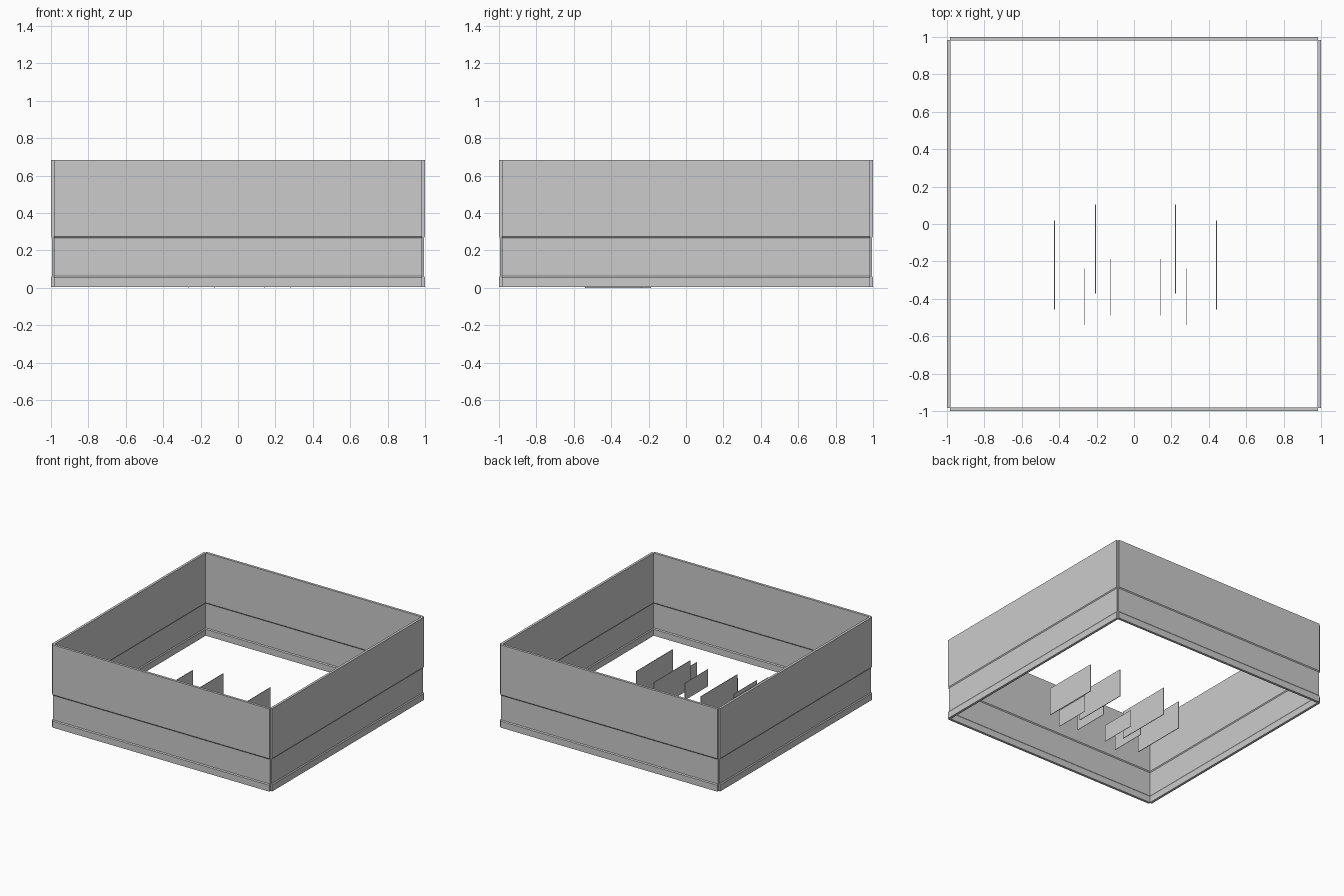
import bpy, bmesh
from math import pi
from mathutils import Matrix

if "Cube" in bpy.data.objects:
    bpy.data.objects.remove(bpy.data.objects["Cube"])


def make_object(name, bm):
    bmesh.ops.recalc_face_normals(bm, faces=bm.faces[:])
    mesh = bpy.data.meshes.new(name)
    bm.to_mesh(mesh)
    bm.free()
    obj = bpy.data.objects.new(name, mesh)
    bpy.context.collection.objects.link(obj)
    return obj


# Wall cross-section: distance from wall centre plane, height
half = [(0.010, 0.003), (0.010, 0.056), (0.004, 0.064),
        (0.004, 0.266), (0.010, 0.274), (0.010, 0.683)]
profile = half + [(-d, z) for d, z in reversed(half)]


def wall(name, angle):
    bm = bmesh.new()
    verts = [bm.verts.new((-0.985, -0.99 + d, z)) for d, z in profile]
    face = bm.faces.new(verts)
    ext = bmesh.ops.extrude_face_region(bm, geom=[face], use_keep_orig=True)
    moved = [v for v in ext["geom"] if isinstance(v, bmesh.types.BMVert)]
    bmesh.ops.translate(bm, verts=moved, vec=(1.97, 0, 0))
    bm.transform(Matrix.Rotation(angle, 4, 'Z'))
    make_object(name, bm)


# Four outer walls
for i, side in enumerate(("front", "right", "back", "left")):
    wall(side + "_wall", i * pi / 2)


def panel(name, x, y0, y1, z0, z1, thick):
    bm = bmesh.new()
    bmesh.ops.create_cube(bm, size=1)
    bm.transform(Matrix.Translation((x, (y0 + y1) / 2, (z0 + z1) / 2))
                 @ Matrix.Diagonal((thick, y1 - y0, z1 - z0, 1)))
    make_object(name, bm)


# Thin upright panels, mirrored about their shared centre line
CENTRE = 0.0075
for side, s in (("left", -1), ("right", 1)):
    panel(side + "_outer_tall_panel", CENTRE + s * 0.433, -0.457, 0.018, 0.004, 0.235, 0.005)
    panel(side + "_inner_tall_panel", CENTRE + s * 0.214, -0.371, 0.104, 0.004, 0.235, 0.005)
    panel(side + "_outer_low_panel", CENTRE + s * 0.274, -0.541, -0.239, 0.0, 0.14, 0.003)
    panel(side + "_inner_low_panel", CENTRE + s * 0.135, -0.488, -0.186, 0.0, 0.14, 0.003)
